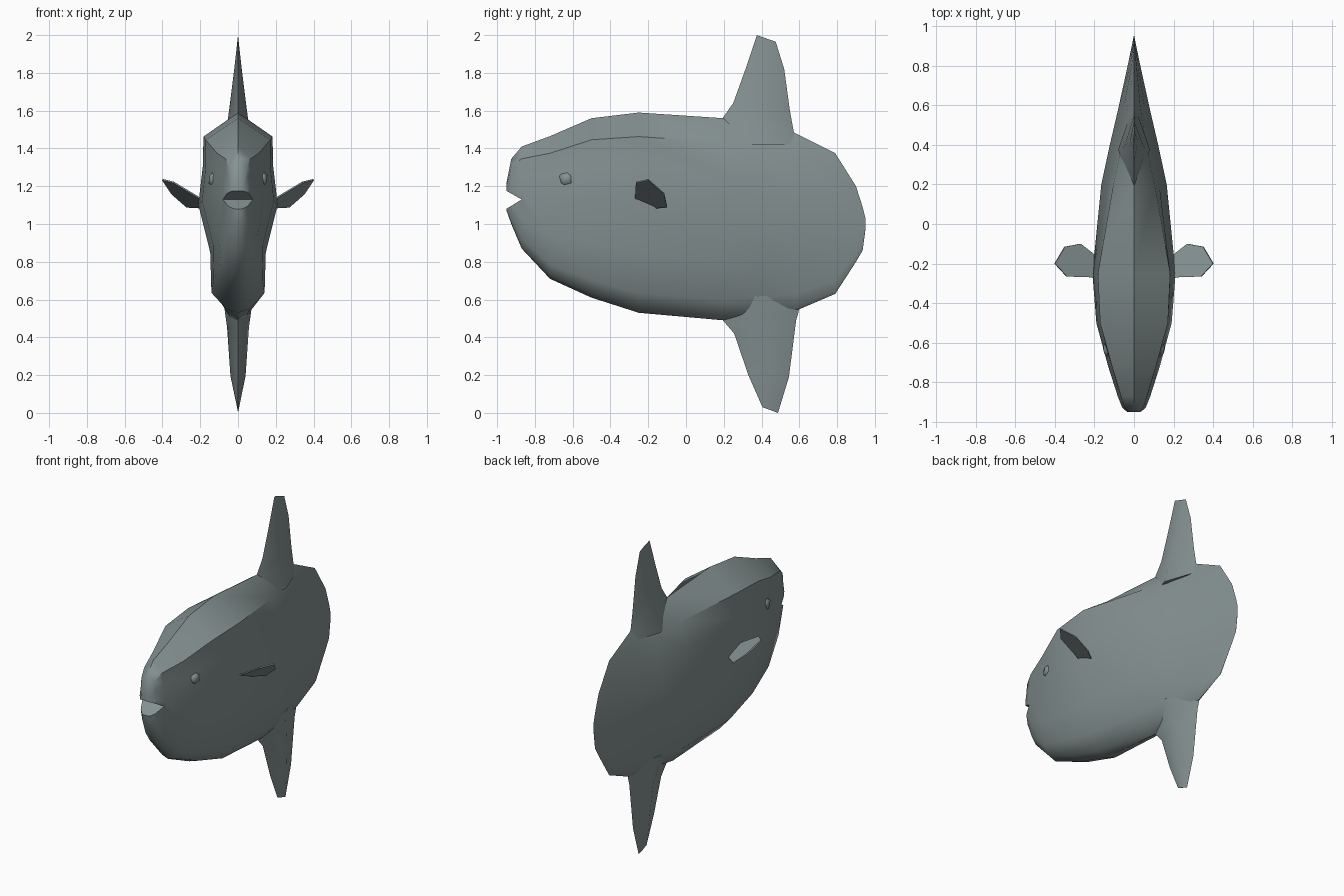
import bpy, bmesh, math
from mathutils import Vector

if "Cube" in bpy.data.objects:
    bpy.data.objects.remove(bpy.data.objects["Cube"])

skin = bpy.data.materials.new("slate grey skin")
skin.diffuse_color = (0.235, 0.285, 0.285, 1)
skin.use_nodes = True
skin.node_tree.nodes["Principled BSDF"].inputs["Base Color"].default_value = skin.diffuse_color


def make(name, bm, smooth=40):
    bmesh.ops.recalc_face_normals(bm, faces=bm.faces)
    me = bpy.data.meshes.new(name)
    bm.to_mesh(me)
    bm.free()
    me.materials.append(skin)
    ob = bpy.data.objects.new(name, me)
    bpy.context.collection.objects.link(ob)
    if smooth:
        shade(ob, smooth)
    return ob


def activate(ob):
    bpy.ops.object.select_all(action='DESELECT')
    ob.select_set(True)
    bpy.context.view_layer.objects.active = ob


def shade(ob, deg):
    activate(ob)
    bpy.ops.object.shade_smooth_by_angle(angle=math.radians(deg))


def loft(rings):
    """Skin a list of closed rings and cap both ends."""
    bm = bmesh.new()
    vs = [[bm.verts.new(p) for p in r] for r in rings]
    n = len(vs[0])
    for a, b in zip(vs, vs[1:]):
        for i in range(n):
            j = (i + 1) % n
            bm.faces.new((a[i], a[j], b[j], b[i]))
    bm.faces.new(vs[0])
    bm.faces.new(vs[-1])
    return bm


# body: y, top z, bottom z, half width, shoulder, flank and belly fractions
stations = [
    (-0.95, 1.22, 1.07, 0.035, .80, .90, .70),
    (-0.925, 1.345, 1.00, 0.060, .80, .90, .70),
    (-0.87, 1.41, 0.87, 0.082, .80, .85, .70),
    (-0.72, 1.465, 0.71, 0.130, .85, .80, .70),
    (-0.50, 1.56, 0.61, 0.190, .90, .70, .68),
    (-0.25, 1.59, 0.53, 0.210, .87, .70, .67),
    (0.20, 1.56, 0.49, 0.165, .63, .82, .60),
    (0.40, 1.52, 0.515, 0.122, .50, .86, .55),
    (0.58, 1.48, 0.54, 0.080, .42, .88, .50),
    (0.79, 1.375, 0.63, 0.034, .40, .88, .50),
    (0.90, 1.20, 0.80, 0.011, .40, .88, .50),
    (0.935, 1.09, 0.86, 0.004, .40, .88, .50),
    (0.95, 1.03, 0.97, 0.001, .40, .88, .50),
]
rings = []
for y, zt, zb, w, s, c, b in stations:
    side = [(s, .88), ((1 + s) * .475, .73), (1, .54), (c, .30), (b, .10), (b * .45, .02)]
    prof = [(0, 1)] + side + [(0, 0)] + [(-x, f) for x, f in reversed(side)]
    rings.append([(x * w, y, zb + f * (zt - zb)) for x, f in prof])
body = make("body", loft(rings), 0)

# mouth notch cut through the snout
wedge = [(-0.87, 1.13), (-1.04, 1.225), (-1.04, 1.025)]
cutter = make("mouth_cutter", loft([[(x, y, z) for y, z in wedge] for x in (-.3, .3)]), 0)
mod = body.modifiers.new("mouth", 'BOOLEAN')
mod.operation = 'DIFFERENCE'
mod.solver = 'EXACT'
mod.object = cutter
activate(body)
bpy.ops.object.modifier_apply(modifier=mod.name)
bpy.data.objects.remove(cutter)
shade(body, 40)


# tall upper and lower fins: z, front y, back y, half thickness
def fin(name, levels):
    out = []
    for z0, z1, y0, y1, w in levels:
        m = 0.5
        ym, zm = y0 + (y1 - y0) * m, (z0 + z1) / 2
        out.append([(0, y0, z0), (w, ym, zm), (0, y1, z1), (-w, ym, zm)])
    make(name, loft(out), 50)


fin("dorsal_fin", [
    (1.42, 1.42, .14, .61, .080), (1.555, 1.49, .19, .57, .058),
    (1.64, 1.60, .25, .55, .045), (1.82, 1.82, .315, .52, .020),
    (2.00, 1.965, .375, .475, .002)])
fin("anal_fin", [
    (0.62, 0.62, .15, .61, .080), (0.49, 0.53, .195, .595, .066),
    (0.42, 0.49, .255, .583, .058), (0.20, 0.19, .33, .545, .040),
    (0.03, 0.0, .405, .487, .002)])

# side fins and eyes on both sides
pectoral = [(.40, -.20, 1.235), (.34, -.265, 1.22), (.19, -.27, 1.13),
            (.18, -.17, 1.085), (.27, -.10, 1.09), (.35, -.115, 1.16)]
for sx, tag in ((1, "right"), (-1, "left")):
    off = Vector((-.55 * sx, 0, .83)) * 0.004
    base = [Vector((x * sx, y, z)) for x, y, z in pectoral]
    make("pectoral_fin_" + tag, loft([[p + off for p in base], [p - off for p in base]]), 0)

    bm = bmesh.new()
    bmesh.ops.create_icosphere(bm, subdivisions=1, radius=0.046)
    for v in bm.verts:
        v.co = Vector((v.co.x * .75 + .125 * sx, v.co.y - .63, v.co.z + 1.237))
    make("eye_" + tag, bm, 60)
